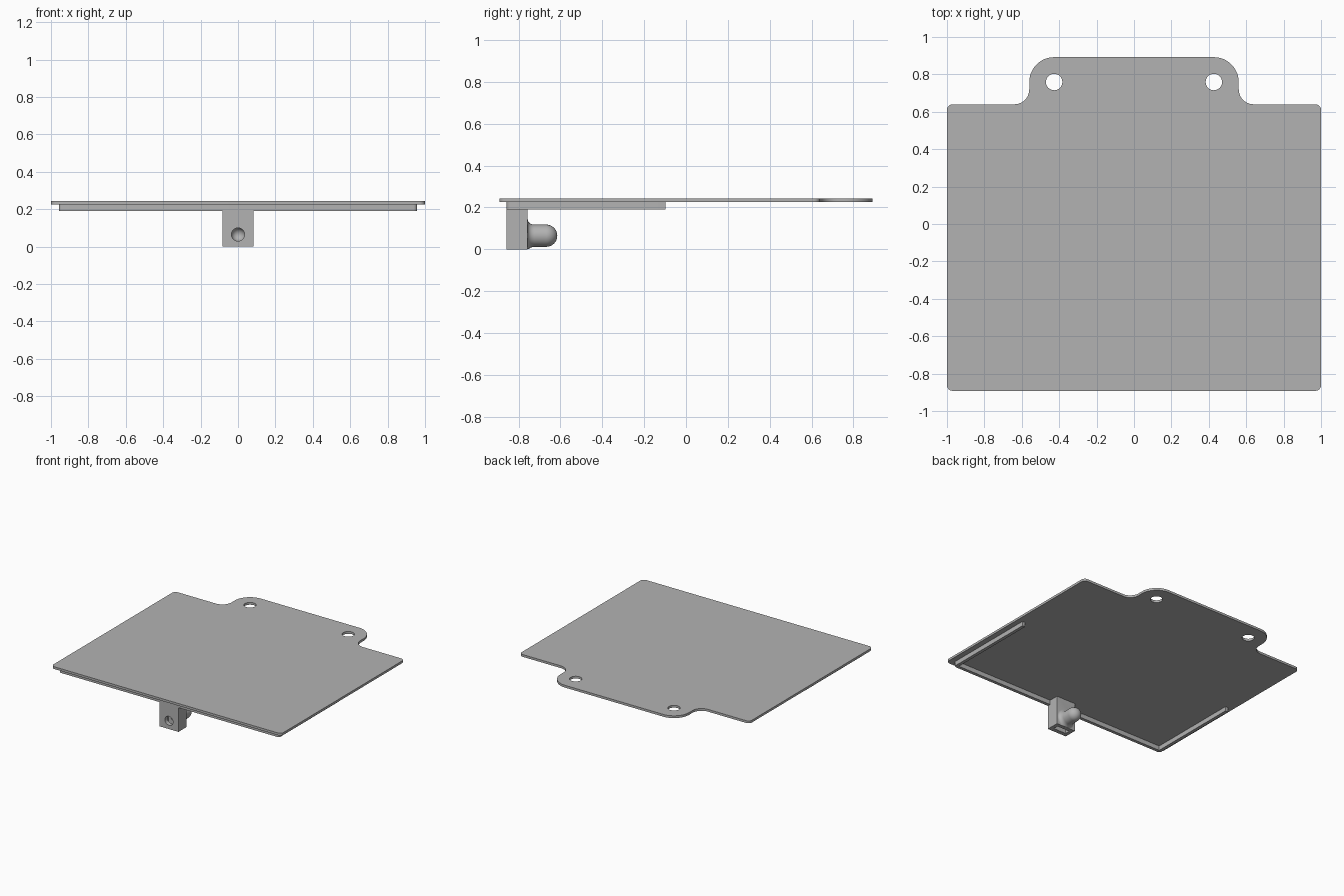
import bpy, bmesh
from math import sin, cos, pi, radians
from mathutils import Matrix, Vector

cube = bpy.data.objects.get("Cube")
if cube:
    bpy.data.objects.remove(cube, do_unlink=True)

GREY = (0.45, 0.45, 0.45, 1)
mat = bpy.data.materials.new("plain_grey")
mat.use_nodes = True
mat.diffuse_color = GREY
mat.node_tree.nodes["Principled BSDF"].inputs["Base Color"].default_value = GREY


def finish(name, bm):
    bmesh.ops.recalc_face_normals(bm, faces=bm.faces)
    mesh = bpy.data.meshes.new(name)
    bm.to_mesh(mesh)
    bm.free()
    mesh.materials.append(mat)
    ob = bpy.data.objects.new(name, mesh)
    bpy.context.collection.objects.link(ob)
    return ob


def prism(name, outline, z0, z1):
    """Extrude a flat outline from z0 to z1."""
    bm = bmesh.new()
    face = bm.faces.new([bm.verts.new((x, y, z0)) for x, y in outline])
    ext = bmesh.ops.extrude_face_region(bm, geom=[face])["geom"]
    moved = [g for g in ext if isinstance(g, bmesh.types.BMVert)]
    bmesh.ops.translate(bm, verts=moved, vec=(0, 0, z1 - z0))
    return finish(name, bm)


def box(name, x, y0, y1, z0, z1):
    return prism(name, [(-x, y0), (x, y0), (x, y1), (-x, y1)], z0, z1)


def lathe(name, profile, z, floor=None):
    """Spin (radius, y) points about the y direction at height z."""
    bm = bmesh.new()
    verts = [bm.verts.new((r, y, z)) for r, y in profile]
    edges = [bm.edges.new(p) for p in zip(verts, verts[1:])]
    bmesh.ops.spin(bm, geom=verts + edges, cent=(0, 0, z), axis=(0, 1, 0),
                   angle=2 * pi, steps=48, use_duplicate=False)
    bmesh.ops.remove_doubles(bm, verts=bm.verts, dist=1e-5)
    if floor is not None:
        for v in bm.verts:
            v.co.z = max(v.co.z, floor)
    return finish(name, bm)


def arc(cx, cy, r, a0, a1, n=12):
    return [(cx + r * cos(radians(a0 + (a1 - a0) * i / n)),
             cy + r * sin(radians(a0 + (a1 - a0) * i / n))) for i in range(n + 1)]


def combine(ob, other, operation):
    mod = ob.modifiers.new("combine", "BOOLEAN")
    mod.operation, mod.solver, mod.object = operation, "EXACT", other
    bpy.context.view_layer.objects.active = ob
    bpy.ops.object.modifier_apply(modifier=mod.name)
    bpy.data.objects.remove(other, do_unlink=True)


def smooth(ob):
    bpy.ops.object.select_all(action="DESELECT")
    ob.select_set(True)
    bpy.context.view_layer.objects.active = ob
    bpy.ops.object.shade_smooth_by_angle(angle=radians(30))


# Plate with rounded corners and a back tab carrying two holes
FRONT, BACK, SHOULDER = -0.892, 0.892, 0.64
TAB, HOLE_X, HOLE_Y = 0.56, 0.427, 0.759
half = (arc(0.97, FRONT + 0.03, 0.03, -90, 0, 6)
        + arc(0.97, SHOULDER - 0.03, 0.03, 0, 90, 6)
        + arc(TAB + 0.08, SHOULDER + 0.08, 0.08, -90, -180)
        + arc(HOLE_X, HOLE_Y, BACK - HOLE_Y, 0, 90))
plate = prism("plate", half + [(-x, y) for x, y in reversed(half)], 0.225, 0.243)
for side in (-1, 1):
    drill = prism("drill", arc(side * HOLE_X, HOLE_Y, 0.044, 0, 348.75, 31), 0.2, 0.3)
    combine(plate, drill, "DIFFERENCE")
smooth(plate)

# Locating rim under the front edge and along the front half of each side
RIM, RIM_FRONT, RIM_END, WALL = 0.958, -0.857, -0.097, 0.025
rim_half = (arc(RIM - 0.02, RIM_FRONT + 0.02, 0.02, -90, 0, 6)
            + [(RIM, RIM_END), (RIM - WALL, RIM_END), (RIM - WALL, RIM_FRONT + WALL)])
rim = prism("rim", rim_half + [(-x, y) for x, y in reversed(rim_half)], 0.19, 0.226)
smooth(rim)

# Mounting block with a hollow, round-ended peg pointing backwards
PEG_Z, PEG_R, BLOCK_BACK, TIP = 0.065, 0.053, -0.756, -0.615
block = box("mounting_block", 0.083, RIM_FRONT, BLOCK_BACK, 0, 0.226)
flare = arc(PEG_R + 0.024, BLOCK_BACK + 0.032, 0.024, 270, 180, 8)
flare = [(r, BLOCK_BACK + (y - BLOCK_BACK - 0.008) * 0.032 / 0.024) for r, y in flare]
peg = lathe("peg", [(0, -0.8), (0.04, -0.8)] + flare
            + arc(0, TIP - PEG_R, PEG_R, 0, 90)[:-1] + [(0, TIP)], PEG_Z, 0.001)
combine(block, peg, "UNION")
bore = lathe("bore", [(0, -0.9), (0.035, -0.9)]
             + arc(0, -0.668, 0.035, 0, 90)[:-1] + [(0, -0.633)], PEG_Z)
combine(block, bore, "DIFFERENCE")
# Slot opening in the underside of the block
combine(block, box("slot", 0.055, -0.825, -0.785, -0.1, 0.12), "DIFFERENCE")
smooth(block)
